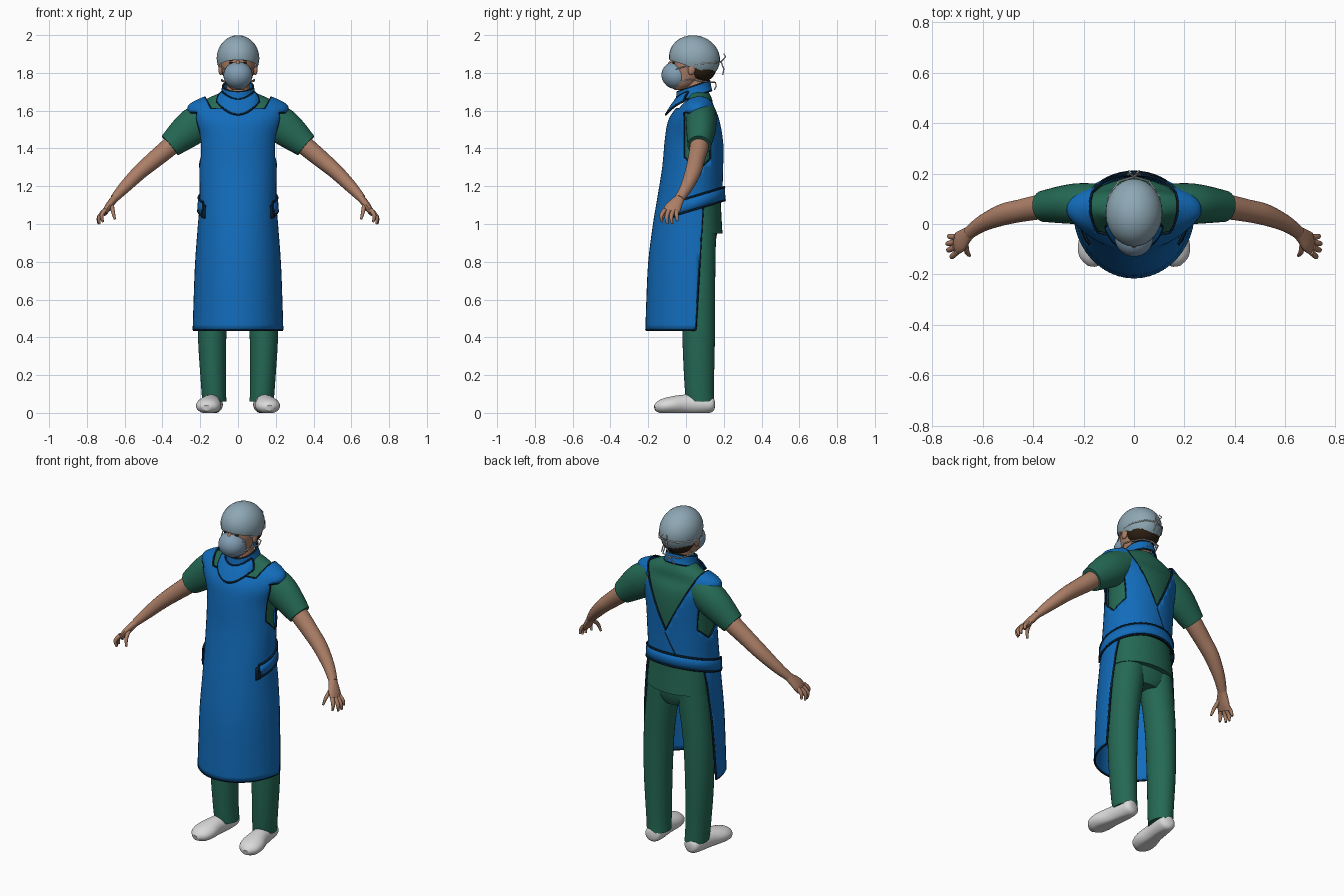
import bpy, bmesh
from math import sin, cos, pi, radians
from mathutils import Vector, Matrix

if "Cube" in bpy.data.objects:
    bpy.data.objects.remove(bpy.data.objects["Cube"])


def material(name, *rgb):
    m = bpy.data.materials.new(name)
    m.use_nodes = True
    m.diffuse_color = (*rgb, 1)
    m.node_tree.nodes["Principled BSDF"].inputs["Base Color"].default_value = (*rgb, 1)
    return m


SKIN = material("skin", .41, .21, .135)
BLUE = material("apron blue", .006, .15, .5)
DARK = material("dark trim", .003, .014, .03)
GREEN = material("scrub green", .018, .14, .09)
CAP = material("cap grey blue", .27, .39, .46)
MASK = material("mask blue", .22, .34, .45)
WHITE = material("white", .7, .7, .7)
HAIR = material("dark hair", .025, .014, .006)
X, Y, Z = Vector((1, 0, 0)), Vector((0, 1, 0)), Vector((0, 0, 1))


def tubes(name, paths, radius, mat):
    cu = bpy.data.curves.new(name, "CURVE")
    cu.dimensions, cu.bevel_depth, cu.bevel_resolution = "3D", radius, 1
    cu.use_fill_caps = True
    for path in paths:
        sp = cu.splines.new("POLY")
        sp.points.add(len(path) - 1)
        for p, co in zip(sp.points, path):
            p.co = (*co, 1)
    cu.materials.append(mat)
    ob = bpy.data.objects.new(name, cu)
    bpy.context.collection.objects.link(ob)


def finish(name, bm, mat, mirror=False, trim=False, thick=0):
    bmesh.ops.recalc_face_normals(bm, faces=bm.faces[:])
    if trim:
        edges = [[v.co.copy() for v in e.verts] for e in bm.edges if e.is_boundary]
        tubes(name + "_trim", edges, .006, DARK)
    me = bpy.data.meshes.new(name)
    bm.to_mesh(me)
    bm.free()
    me.polygons.foreach_set("use_smooth", [True] * len(me.polygons))
    me.set_sharp_from_angle(angle=radians(45))
    me.materials.append(mat)
    me.materials.append(DARK)
    ob = bpy.data.objects.new(name, me)
    bpy.context.collection.objects.link(ob)
    if thick:
        sol = ob.modifiers.new("thickness", "SOLIDIFY")
        sol.thickness, sol.offset = thick, 0
    if mirror:
        ob.modifiers.new("mirror", "MIRROR")
    return ob


def smooth_path(pts, n):
    """Catmull-Rom interpolation of tuples."""
    pts = [Vector(p) for p in pts]
    out = []
    for i in range(len(pts) - 1):
        a, b, c = pts[max(i - 1, 0)], pts[i], pts[i + 1]
        d = pts[min(i + 2, len(pts) - 1)]
        for k in range(n):
            t = k / n
            out.append(b + (c - a) * (t / 2) + (a * 2 - b * 5 + c * 4 - d) * (t * t / 2)
                       + (b * 3 - a - c * 3 + d) * (t ** 3 / 2))
    return out + [pts[-1]]


def loft(rings, ref=X, flat=True, cap=True, seg=32, n=4, arc=None, warp=None):
    """Skin ellipses (x, y, z, radius u, radius v); angle 0 is the front."""
    bm = bmesh.new()
    rs = smooth_path(rings, n)
    rows = []
    for i, r in enumerate(rs):
        c = Vector(r[:3])
        t = Z if flat else (Vector(rs[min(i + 1, len(rs) - 1)][:3]) - Vector(rs[max(i - 1, 0)][:3])).normalized()
        u = (ref - t * ref.dot(t)).normalized()
        v = t.cross(u)
        a0, a1 = [radians(a) for a in arc] if arc else (0, 2 * pi)
        row = []
        for k in range(seg + (1 if arc else 0)):
            a = a0 + (a1 - a0) * k / seg
            p = c + u * r[3] * sin(a) - v * r[4] * cos(a)
            row.append(bm.verts.new(warp(p) if warp else p))
        rows.append(row)
    for lo, hi in zip(rows, rows[1:]):
        for k in range(seg):
            j = (k + 1) % len(lo)
            bm.faces.new((lo[k], lo[j], hi[j], hi[k]))
    if cap and not arc:
        bm.faces.new(rows[0])
        bm.faces.new(rows[-1])
    return bm


def upright(rings):
    return [(0, cy, z, rx, ry) for z, cy, rx, ry in rings]


def ball(name, loc, size, mat, tilt=0, mirror=False, cut=None):
    bm = bmesh.new()
    bmesh.ops.create_uvsphere(bm, u_segments=28, v_segments=18, radius=1)
    bm.transform(Matrix.Translation(loc) @ Matrix.Rotation(radians(tilt), 4, "X") @ Matrix.Diagonal((*size, 1)))
    if cut:
        bmesh.ops.bisect_plane(bm, geom=bm.verts[:] + bm.edges[:] + bm.faces[:],
                               plane_co=cut[0], plane_no=cut[1], clear_inner=True)
    return finish(name, bm, mat, mirror)


# Scrub shirt, sleeves and trousers
finish("scrub_shirt", loft(upright([
    (.95, .075, .19, .118), (1.1, .06, .183, .125), (1.2, .045, .18, .14), (1.3, .04, .186, .14),
    (1.45, .048, .192, .135), (1.55, .053, .222, .12), (1.61, .062, .235, .085),
    (1.66, .07, .17, .068), (1.7, .06, .08, .06)])), GREEN)
finish("sleeve", loft([(.14, .08, 1.58, .08, .085), (.24, .08, 1.515, .08, .096), (.36, .07, 1.415, .062, .067)],
                      ref=Y, flat=False), GREEN, True)
finish("trouser_leg", loft([
    (.125, .075, .06, .064, .074), (.13, .07, .15, .066, .078), (.137, .067, .4, .075, .086),
    (.13, .067, .65, .083, .087), (.108, .067, .85, .09, .09), (.095, .067, .95, .092, .092)]), GREEN, True)
finish("trouser_waist", loft(upright([(.86, .07, .1, .07), (.91, .07, .175, .088), (1.0, .07, .18, .1)])), GREEN)

# Shoes, flattened on the ground
finish("shoe", loft([
    (.125, .15, .045, .02, .025), (.127, .135, .045, .045, .042), (.132, .08, .045, .05, .05),
    (.143, 0, .045, .052, .052), (.155, -.08, .04, .066, .046), (.163, -.135, .032, .055, .036),
    (.167, -.165, .025, .02, .016)], flat=False, warp=lambda p: Vector((p.x, p.y, max(p.z, 0)))), WHITE, True)

# Arms and hands
finish("arm", loft([
    (.28, .077, 1.48, .05, .05), (.36, .07, 1.41, .05, .05), (.45, .053, 1.335, .045, .045),
    (.52, .037, 1.275, .043, .04), (.6, .003, 1.195, .033, .032), (.655, -.035, 1.135, .026, .022)],
    ref=Y, flat=False, seg=20), SKIN, True)
finish("palm", loft([
    (.64, -.025, 1.15, .022, .02), (.665, -.045, 1.12, .032, .02), (.69, -.07, 1.085, .044, .019),
    (.708, -.082, 1.055, .04, .013)], ref=Y, flat=False, seg=16), SKIN, True)
FINGERS = {
    "index": ((.703, -.112, 1.075), (.722, -.13, 1.045), (.715, -.127, 1.01)),
    "middle": ((.71, -.092, 1.07), (.735, -.103, 1.035), (.733, -.098, 1.0)),
    "ring": ((.71, -.07, 1.065), (.737, -.078, 1.035), (.738, -.073, 1.0)),
    "little": ((.706, -.05, 1.07), (.73, -.05, 1.045), (.734, -.045, 1.015)),
    "thumb": ((.67, -.065, 1.11), (.663, -.11, 1.07), (.652, -.125, 1.025))}
for label, (a, b, c) in FINGERS.items():
    finish(label + "_finger", loft([(*a, .012, .012), (*b, .0105, .0105), (*c, .006, .006)],
                                   ref=Y, flat=False, seg=10), SKIN, True)

# Apron: wrapped shell, cut open at the back, neck and armholes
bm = loft(upright([
    (.44, .05, .235, .26), (.6, .05, .23, .255), (.8, .045, .222, .24), (1.0, .035, .207, .205),
    (1.12, .022, .198, .172), (1.3, .035, .2, .156), (1.45, .045, .206, .152), (1.55, .05, .24, .138),
    (1.62, .06, .262, .102), (1.66, .07, .2, .082), (1.69, .07, .12, .066)]), cap=False, seg=48)
SLOPE, APEX, SIDE, PIT = .5, 1.32, .065, 1.28
EDGE = Vector((0, 1, -.06))
planes = [((0, 0, 1.13), Z), ((0, .05, .44), EDGE), ((0, .08, 0), Y), ((0, 0, 1.61), Z), ((0, 0, 1.59), Z),
          ((0, 0, APEX), (1, 0, -SLOPE)), ((0, 0, APEX), (1, 0, SLOPE)), ((.01, 0, APEX), (1, 0, -SLOPE)),
          ((0, SIDE, PIT), (0, 1, 1)), ((0, SIDE, PIT), (0, -1, 1)),
          ((0, SIDE - .075, 0), Y), ((0, SIDE + .065, 0), Y)]
for co, no in planes:
    bmesh.ops.bisect_plane(bm, geom=bm.verts[:] + bm.edges[:] + bm.faces[:], plane_co=co,
                           plane_no=Vector(no).normalized(), dist=.0005)
gone = []
for f in bm.faces:
    x, y, z = f.calc_center_median()
    skirt_gap = z < 1.13 and (Vector((x, y, z)) - Vector((0, .05, .44))).dot(EDGE) > 0
    neck = abs(x) < SLOPE * (z - APEX) and (y > .08 or z > 1.61)
    armhole = abs(x) > .12 and PIT + abs(y - SIDE) < z < 1.59 and SIDE - .075 < y < SIDE + .065
    if skirt_gap or neck or armhole:
        gone.append(f)
    elif y > .08 and 1.13 < z < APEX and 0 < x - SLOPE * (z - APEX) < .01:
        f.material_index = 1
bmesh.ops.delete(bm, geom=gone, context="FACES")
finish("lead_apron", bm, BLUE, trim=True, thick=.01)

# Waist belt with free ends at the sides
finish("waist_belt", loft(upright([(1.07, .02, .212, .186), (1.14, .02, .209, .183)]), arc=(62, 298), n=2,
                          warp=lambda p: p + Z * (p.y - .02) * .3), BLUE, trim=True, thick=.006)
finish("belt_end", loft(upright([(1.06, .02, .21, .19), (1.13, .02, .207, .186)]), arc=(57, 66), seg=4,
                        warp=lambda p: p + Z * (p.y - .02) * .3), DARK, True, thick=.008)


# Throat collar and its rounded bib
def lean(p):
    return p + Z * (p.y - .04) * .35


finish("collar", loft(upright([(1.675, .04, .092, .094), (1.7, .04, .084, .088), (1.728, .04, .08, .084)]),
                      cap=False, warp=lean), BLUE, trim=True, thick=.01)
finish("collar_bib", loft(upright([(1.68, .04, .09, .094), (1.64, .035, .108, .118), (1.6, .03, .118, .137)]),
                          arc=(-72, 72), warp=lambda p: p + Z * (5.5 * p.x ** 2 - .02)),
       BLUE, trim=True, thick=.008)

# Neck, head, ears, eyes and hair
finish("neck", loft(upright([(1.64, .06, .07, .065), (1.72, .05, .06, .06), (1.8, .05, .06, .06)])), SKIN)
finish("head", loft(upright([
    (1.71, -.03, .03, .03), (1.74, -.01, .062, .068), (1.79, .015, .08, .088), (1.85, .035, .09, .11),
    (1.92, .04, .086, .108), (1.965, .04, .05, .07)])), SKIN)
ball("ear", (.092, .03, 1.82), (.012, .02, .032), SKIN, -10, True)
ball("eye", (.036, -.064, 1.853), (.013, .008, .005), HAIR, 0, True)
ball("eyebrow", (.038, -.064, 1.868), (.02, .008, .004), HAIR, 0, True)
ball("nose", (0, -.078, 1.84), (.012, .02, .03), SKIN, -20)
ball("hair", (0, .075, 1.825), (.093, .085, .075), HAIR)

# Surgical cap, face mask and ties
ball("surgical_cap", (0, .045, 1.878), (.113, .136, .12), CAP, -15,
     cut=((0, -.085, 1.868), Vector((0, .08, .245)).normalized()))
ball("face_mask", (0, -.052, 1.787), (.077, .078, .073), MASK, -12)
paths = []
for s in (-1, 1):
    paths += [[(s * .07, -.055, 1.82), (s * .095, 0, 1.835), (s * .107, .05, 1.845), (s * .1, .11, 1.85),
               (s * .06, .17, 1.855), (0, .187, 1.86)],
              [(s * .06, -.04, 1.75), (s * .088, .02, 1.765), (s * .085, .08, 1.755), (s * .055, .14, 1.75),
               (0, .155, 1.75)],
              [(0, .187, 1.86), (s * .02, .21, 1.885), (s * .01, .2, 1.9)],
              [(0, .185, 1.86), (s * .015, .2, 1.82), (s * .025, .195, 1.79)],
              [(0, .155, 1.75), (s * .02, .16, 1.73), (s * .03, .15, 1.71)]]
tubes("mask_ties", paths, .0035, WHITE)
